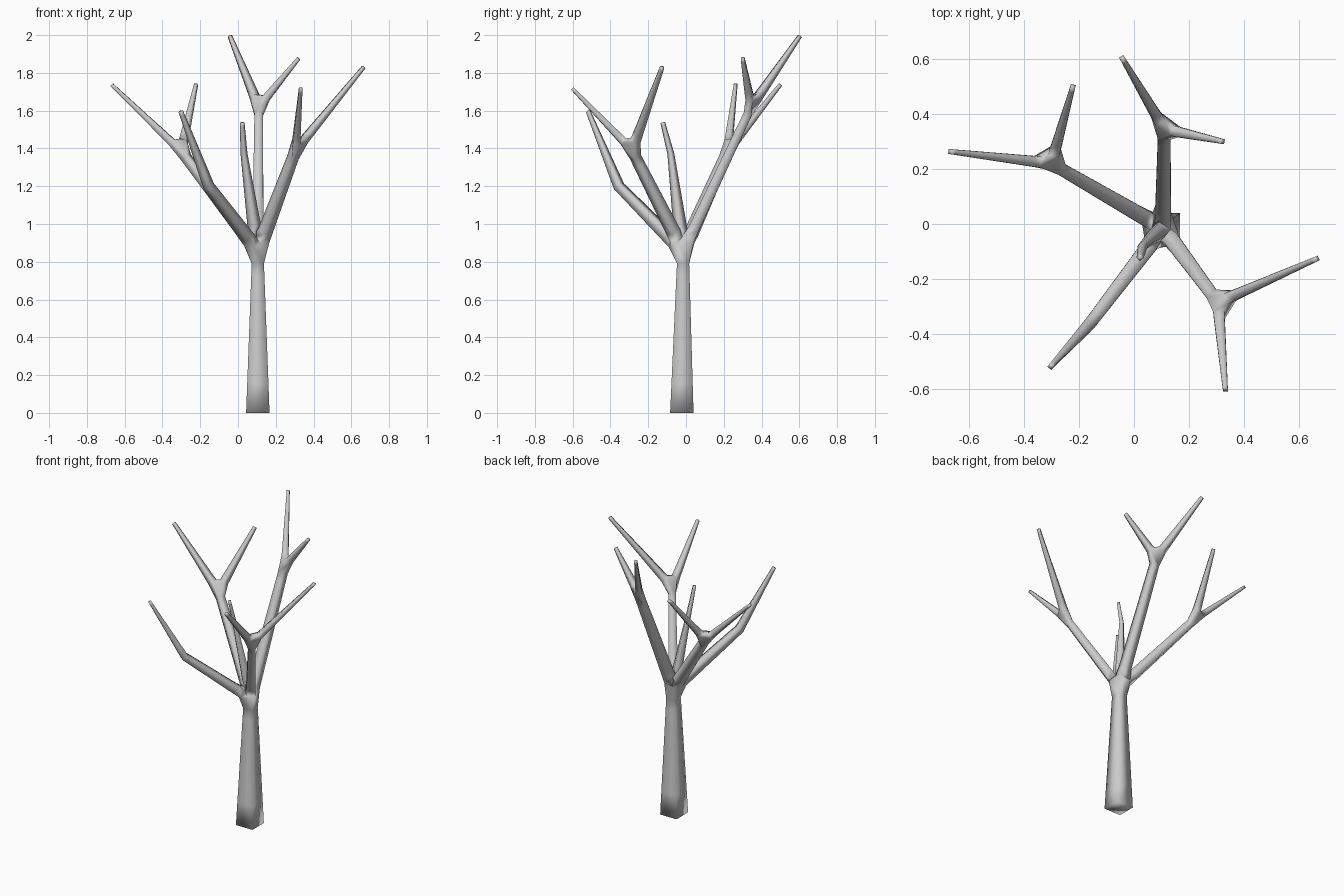
import bpy

if "Cube" in bpy.data.objects:
    bpy.data.objects.remove(bpy.data.objects["Cube"])

# Skeleton: each limb is a start joint plus points (x, y, z, half-width)
joints = [(0.105, -0.022, 0.0, 0.062),   # trunk foot
          (0.105, -0.015, 0.855, 0.03)]  # crown hub
edges = [(0, 1)]


def grow(start, *points):
    """Extend a chain of joints from an existing joint, return the last index."""
    for p in points:
        joints.append(p)
        edges.append((start, len(joints) - 1))
        start = len(joints) - 1
    return start


# Forked limbs: elbow, then two tips
forks = [
    ((0.11, 0.345, 1.62, 0.022), (-0.043, 0.603, 1.995, 0.009), (0.322, 0.30, 1.877, 0.009)),
    ((-0.30, 0.22, 1.385, 0.022), (-0.668, 0.263, 1.737, 0.009), (-0.222, 0.50, 1.738, 0.009)),
    ((0.305, -0.285, 1.39, 0.022), (0.665, -0.126, 1.83, 0.009), (0.332, -0.602, 1.717, 0.009)),
]
for elbow, *tips in forks:
    e = grow(1, elbow)
    for tip in tips:
        grow(e, tip)

# Unforked limbs: front-left limb and small centre twig
grow(1, (-0.155, -0.355, 1.20, 0.022), (-0.303, -0.518, 1.597, 0.009))
grow(1, (0.032, -0.08, 1.37, 0.013), (0.022, -0.123, 1.537, 0.009))

mesh = bpy.data.meshes.new("bare_tree")
mesh.from_pydata([j[:3] for j in joints], edges, [])
tree = bpy.data.objects.new("bare_tree", mesh)
bpy.context.collection.objects.link(tree)

# Skin the skeleton with square-section bark
skin = tree.modifiers.new("Skin", 'SKIN')
skin.use_smooth_shade = True
skin.branch_smoothing = 0.0
for i, (sv, j) in enumerate(zip(mesh.skin_vertices[0].data, joints)):
    sv.radius = (j[3], j[3])
    sv.use_root = i == 0
